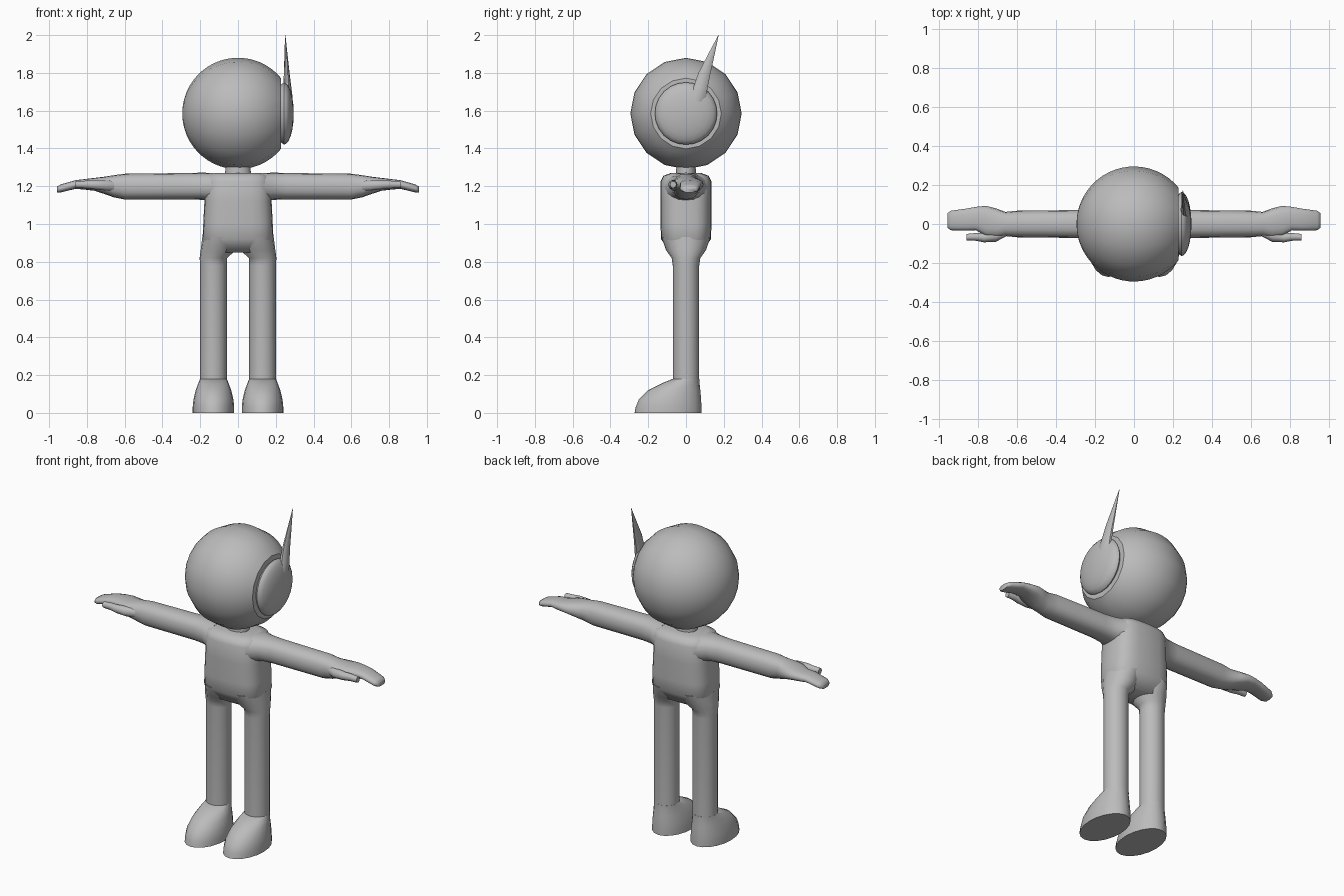
import bpy, bmesh, math
from mathutils import Vector

grey = bpy.data.materials.new("plain grey")
grey.diffuse_color = (0.5, 0.5, 0.5, 1)


def loft(name, axis, rings, sides=16, power=2.0, mirror=False, angle=40):
    """Rings are (position, centre_a, centre_b, radius_a, radius_b) across the axis."""
    bm = bmesh.new()
    loops = []
    for pos, ca, cb, ra, rb in rings:
        loop = []
        for i in range(sides):
            t = 2 * math.pi * i / sides
            c, s = math.cos(t), math.sin(t)
            a = ca + ra * math.copysign(abs(c) ** (2 / power), c)
            b = cb + rb * math.copysign(abs(s) ** (2 / power), s)
            loop.append(bm.verts.new(Vector((pos, a, b) if axis == "x" else (a, b, pos))))
        loops.append(loop)
    for lo, hi in zip(loops, loops[1:]):
        for i in range(sides):
            j = (i + 1) % sides
            bm.faces.new((lo[i], lo[j], hi[j], hi[i]))
    bm.faces.new(loops[0][::-1])
    bm.faces.new(loops[-1])
    bmesh.ops.recalc_face_normals(bm, faces=bm.faces)
    mesh = bpy.data.meshes.new(name)
    bm.to_mesh(mesh)
    bm.free()
    obj = bpy.data.objects.new(name, mesh)
    bpy.context.collection.objects.link(obj)
    mesh.materials.append(grey)
    bpy.ops.object.select_all(action="DESELECT")
    obj.select_set(True)
    bpy.context.view_layer.objects.active = obj
    bpy.ops.object.shade_smooth_by_angle(angle=math.radians(angle))
    if mirror:
        obj.modifiers.new("mirror", "MIRROR")
    return obj


# Head: sphere along x, sliced flat on the ear side
R, HZ = 0.295, 1.585
end = math.acos(-0.228 / R)
head = []
for k in range(21):
    t = 0.02 + (end - 0.02) * k / 20
    r = R * math.sin(t)
    head.append((-R * math.cos(t), 0, HZ, r, r))
loft("head", "x", head)

# Ear: shallow dome over the slice
ear = [(0.225, 0, HZ, 0.15, 0.15), (0.243, 0, HZ, 0.165, 0.165)]
for k in range(1, 7):
    t = math.pi / 2 * k / 6.1
    r = 0.165 * math.cos(t)
    ear.append((0.243 + 0.052 * math.sin(t), 0, HZ, r, r))
loft("ear_dome", "x", ear, sides=24)

# Pointed horn rising back from the ear
loft("ear_horn", "z", [
    (1.62, 0.262, 0.045, 0.026, 0.045),
    (1.68, 0.262, 0.062, 0.026, 0.049),
    (1.72, 0.261, 0.076, 0.022, 0.040),
    (1.80, 0.258, 0.098, 0.015, 0.034),
    (1.90, 0.254, 0.135, 0.008, 0.018),
    (2.00, 0.250, 0.172, 0.001, 0.001)], sides=10)

# Neck and torso
loft("neck", "z", [(1.24, 0, 0, 0.07, 0.055), (1.32, 0, 0, 0.065, 0.05)])
loft("torso", "z", [
    (0.85, 0, 0, 0.150, 0.085),
    (0.92, 0, 0, 0.188, 0.132),
    (1.00, 0, 0, 0.184, 0.135),
    (1.12, 0, 0, 0.178, 0.135),
    (1.225, 0, 0, 0.175, 0.135),
    (1.255, 0, 0, 0.165, 0.12),
    (1.27, 0, 0, 0.12, 0.08)], sides=24, power=3.0, angle=60)

# Legs flow out of the hips
loft("leg", "z", [
    (0.13, 0.13, 0, 0.071, 0.07),
    (0.78, 0.13, 0, 0.071, 0.07),
    (0.82, 0.13, 0, 0.073, 0.076),
    (0.86, 0.106, 0, 0.092, 0.105),
    (0.93, 0.095, 0, 0.094, 0.130)], mirror=True, angle=60)

# Shoes with flat soles and low toes
loft("foot", "z", [
    (0.0, 0.13, -0.095, 0.110, 0.177),
    (0.03, 0.13, -0.092, 0.110, 0.174),
    (0.07, 0.13, -0.085, 0.106, 0.165),
    (0.12, 0.13, -0.062, 0.094, 0.138),
    (0.155, 0.13, -0.030, 0.081, 0.102),
    (0.18, 0.13, 0.0, 0.071, 0.071)], sides=20, mirror=True)

# Arms taper into flat mitten hands
loft("arm", "x", [
    (0.13, 0, 1.195, 0.115, 0.075),
    (0.19, 0, 1.20, 0.082, 0.072),
    (0.26, 0, 1.20, 0.072, 0.070),
    (0.60, 0, 1.198, 0.068, 0.068),
    (0.66, 0, 1.20, 0.062, 0.058),
    (0.71, 0.005, 1.205, 0.076, 0.045),
    (0.76, 0.015, 1.21, 0.078, 0.034),
    (0.81, 0.028, 1.21, 0.060, 0.028),
    (0.86, 0.023, 1.209, 0.056, 0.023),
    (0.94, 0.018, 1.188, 0.050, 0.021),
    (0.958, 0.018, 1.182, 0.036, 0.016)], power=2.4, mirror=True, angle=60)
loft("thumb", "x", [
    (0.65, -0.040, 1.20, 0.020, 0.030),
    (0.71, -0.062, 1.205, 0.030, 0.028),
    (0.77, -0.070, 1.208, 0.024, 0.024),
    (0.81, -0.066, 1.209, 0.020, 0.021),
    (0.86, -0.068, 1.209, 0.017, 0.018)], sides=10, mirror=True, angle=50)
